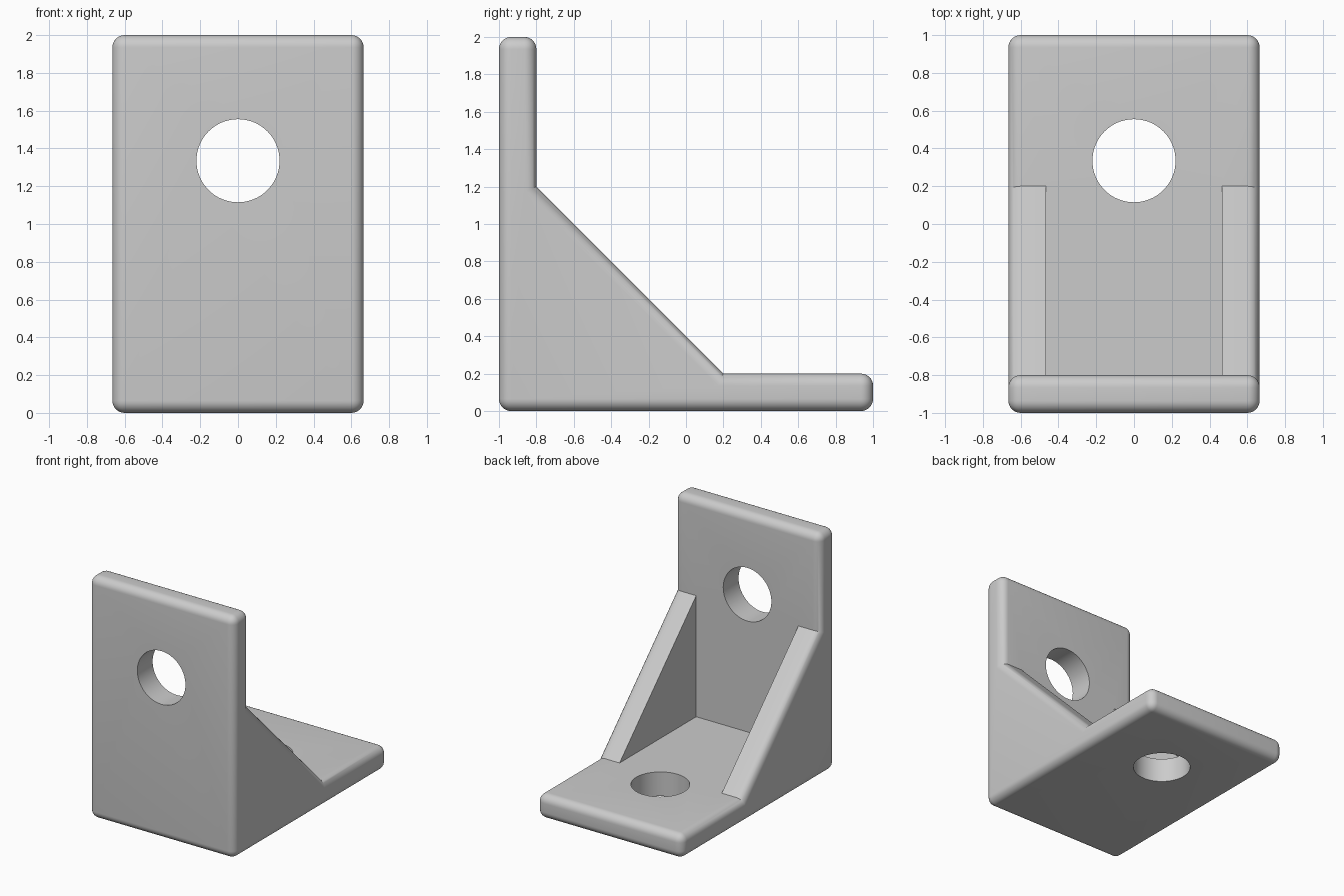
import bpy, bmesh, math
from mathutils import Matrix, Vector

if "Cube" in bpy.data.objects:
    bpy.data.objects.remove(bpy.data.objects["Cube"], do_unlink=True)

HALF_W = 0.665     # half the bracket's width
GUSSET_IN = 0.467  # inner face of each gusset
ROUND = 0.065      # edge rounding
HOLE_R = 0.22

grey = bpy.data.materials.new("light grey")
grey.use_nodes = True
colour = (0.6, 0.6, 0.6, 1)
grey.diffuse_color = colour
grey.node_tree.nodes["Principled BSDF"].inputs["Base Color"].default_value = colour


def add_object(name, bm):
    bmesh.ops.recalc_face_normals(bm, faces=bm.faces)
    mesh = bpy.data.meshes.new(name)
    bm.to_mesh(mesh)
    bm.free()
    mesh.materials.append(grey)
    obj = bpy.data.objects.new(name, mesh)
    bpy.context.collection.objects.link(obj)
    return obj


def prism(profile, half_width):
    """Extrude a (y, z) profile across x."""
    bm = bmesh.new()
    face = bm.faces.new([bm.verts.new((-half_width, y, z)) for y, z in profile])
    new = bmesh.ops.extrude_face_region(bm, geom=[face])["geom"]
    bmesh.ops.translate(bm, vec=(2 * half_width, 0, 0),
                        verts=[v for v in new if isinstance(v, bmesh.types.BMVert)])
    bmesh.ops.recalc_face_normals(bm, faces=bm.faces)
    return bm


def cut(target, cutter):
    mod = target.modifiers.new("cut", "BOOLEAN")
    mod.operation, mod.solver, mod.object = "DIFFERENCE", "EXACT", cutter
    bpy.context.view_layer.objects.active = target
    bpy.ops.object.modifier_apply(modifier=mod.name)
    bpy.data.objects.remove(cutter, do_unlink=True)


# Solid bracket silhouette with every outward edge rounded
bm = prism([(-1, 0), (1, 0), (1, 0.2), (0.2, 0.2), (-0.8, 1.2), (-0.8, 2), (-1, 2)], HALF_W)
outer = [e for e in bm.edges if e.calc_face_angle_signed() > 0.1]
bmesh.ops.bevel(bm, geom=outer, offset=ROUND, offset_type="OFFSET", segments=8,
                profile=0.5, affect="EDGES", clamp_overlap=True)
bracket = add_object("corner_bracket", bm)

# Open the space between the two side gussets
cut(bracket, add_object("gusset_gap_cutter", prism(
    [(-0.8, 0.2), (0.2, 0.2), (0.3, 0.3), (-0.7, 1.3), (-0.8, 1.2)], GUSSET_IN)))

# Screw holes through the upright plate and the base plate
for name, centre, turn in (("upright_hole_cutter", (0, -0.9, 1.335), math.pi / 2),
                           ("base_hole_cutter", (0, 0.335, 0.1), 0)):
    bm = bmesh.new()
    bmesh.ops.create_cone(bm, cap_ends=True, segments=64, radius1=HOLE_R, radius2=HOLE_R, depth=0.5,
                          matrix=Matrix.Translation(Vector(centre)) @ Matrix.Rotation(turn, 4, "X"))
    cut(bracket, add_object(name, bm))

# Smooth rounds, sharp creases
bpy.ops.object.select_all(action="DESELECT")
bracket.select_set(True)
bpy.context.view_layer.objects.active = bracket
bpy.ops.object.shade_smooth_by_angle(angle=math.radians(30))
